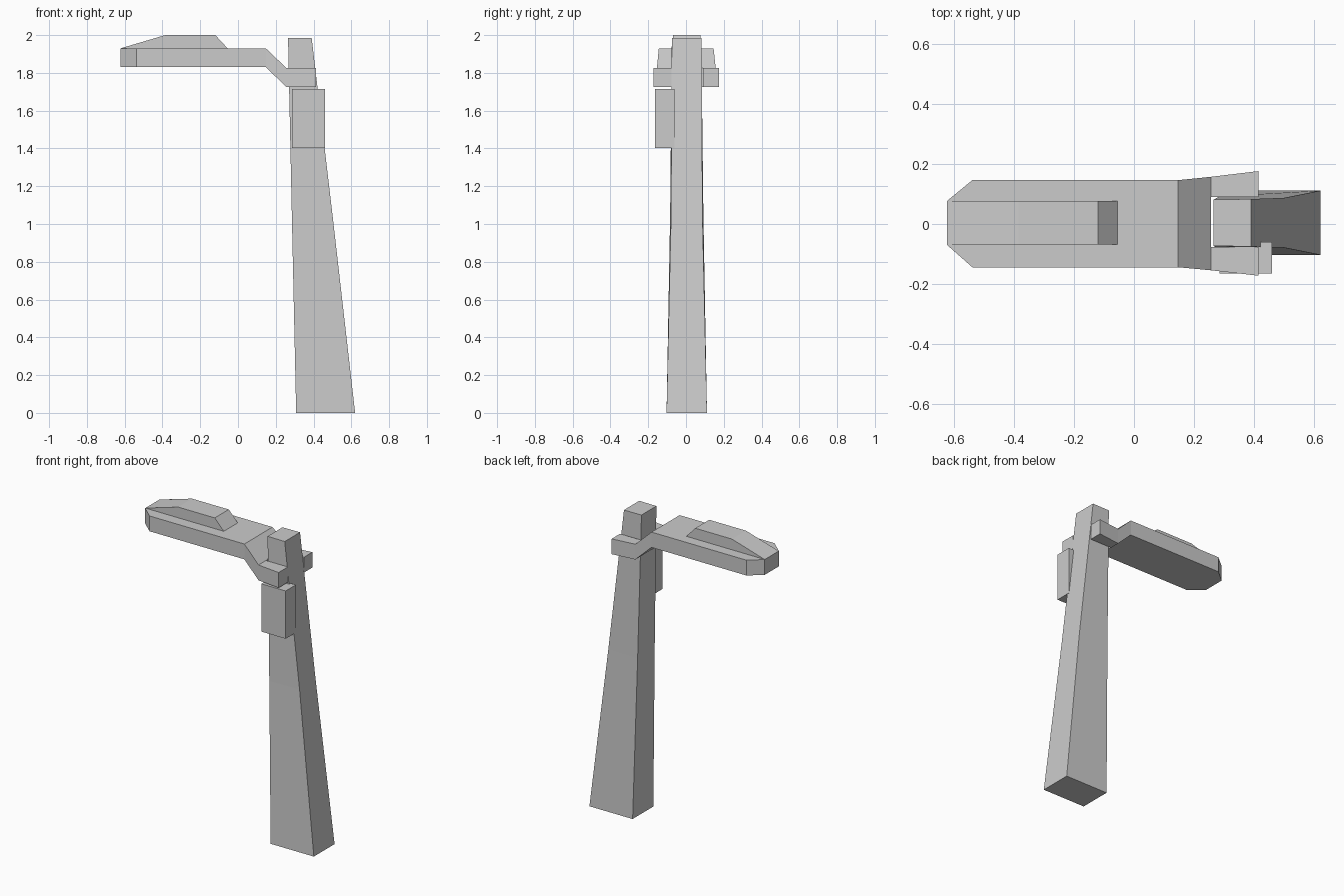
import bpy
import bmesh

if "Cube" in bpy.data.objects:
    bpy.data.objects.remove(bpy.data.objects["Cube"])


def finish(name, bm):
    bmesh.ops.recalc_face_normals(bm, faces=bm.faces[:])
    mesh = bpy.data.meshes.new(name)
    bm.to_mesh(mesh)
    bm.free()
    obj = bpy.data.objects.new(name, mesh)
    bpy.context.collection.objects.link(obj)
    return obj


def loft(name, rings):
    """Join rings of equal point counts and cap both ends."""
    bm = bmesh.new()
    rows = [[bm.verts.new(p) for p in ring] for ring in rings]
    n = len(rows[0])
    for a, b in zip(rows, rows[1:]):
        for i in range(n):
            j = (i + 1) % n
            bm.faces.new((a[i], a[j], b[j], b[i]))
    bm.faces.new(rows[0])
    bm.faces.new(rows[-1])
    return finish(name, bm)


def prism(name, profile, y0, y1):
    """Extrude an (x, z) profile along y."""
    return loft(name, [[(x, y, z) for x, z in profile] for y in (y0, y1)])


# Tapered pole: (z, left x, right x, half width left, half width right)
cy = 0.004
pole = [(0.0, 0.308, 0.62, 0.107, 0.107),
        (1.05, 0.285, 0.50, 0.088, 0.083),
        (1.985, 0.265, 0.39, 0.077, 0.079)]
loft("pole", [[(l, cy - wl, z), (r, cy - wr, z), (r, cy + wr, z), (l, cy + wl, z)]
              for z, l, r, wl, wr in pole])

# Control box on the front of the pole
prism("control_box", [(0.285, 1.403), (0.46, 1.403), (0.46, 1.715), (0.285, 1.715)],
      -0.165, -0.06)

# Arm: flat head, downward bend, and two prongs gripping the pole
top, low, thick = 1.93, 1.826, 0.1
points = [(-0.622, -0.07, top), (-0.538, -0.144, top), (0.147, -0.144, top),
          (0.147, 0.146, top), (-0.538, 0.146, top), (-0.622, 0.077, top),
          (0.256, -0.154, low), (0.256, -0.077, low), (0.256, 0.09, low), (0.256, 0.157, low),
          (0.414, -0.172, low), (0.414, -0.077, low), (0.414, 0.09, low), (0.414, 0.176, low)]
panels = [(0, 1, 2, 3, 4, 5), (2, 6, 7, 8, 9, 3), (6, 10, 11, 7), (8, 12, 13, 9)]
bm = bmesh.new()
verts = [bm.verts.new(p) for p in points]
faces = [bm.faces.new([verts[i] for i in p]) for p in panels]
result = bmesh.ops.extrude_face_region(bm, geom=faces, use_keep_orig=True)
lower = [v for v in result["geom"] if isinstance(v, bmesh.types.BMVert)]
bmesh.ops.translate(bm, verts=lower, vec=(0, 0, -thick))
finish("arm", bm)

# Raised housing on top of the head
prism("head_housing", [(-0.622, 1.93), (-0.055, 1.93), (-0.12, 2.0), (-0.385, 2.0)],
      -0.068, 0.076)
